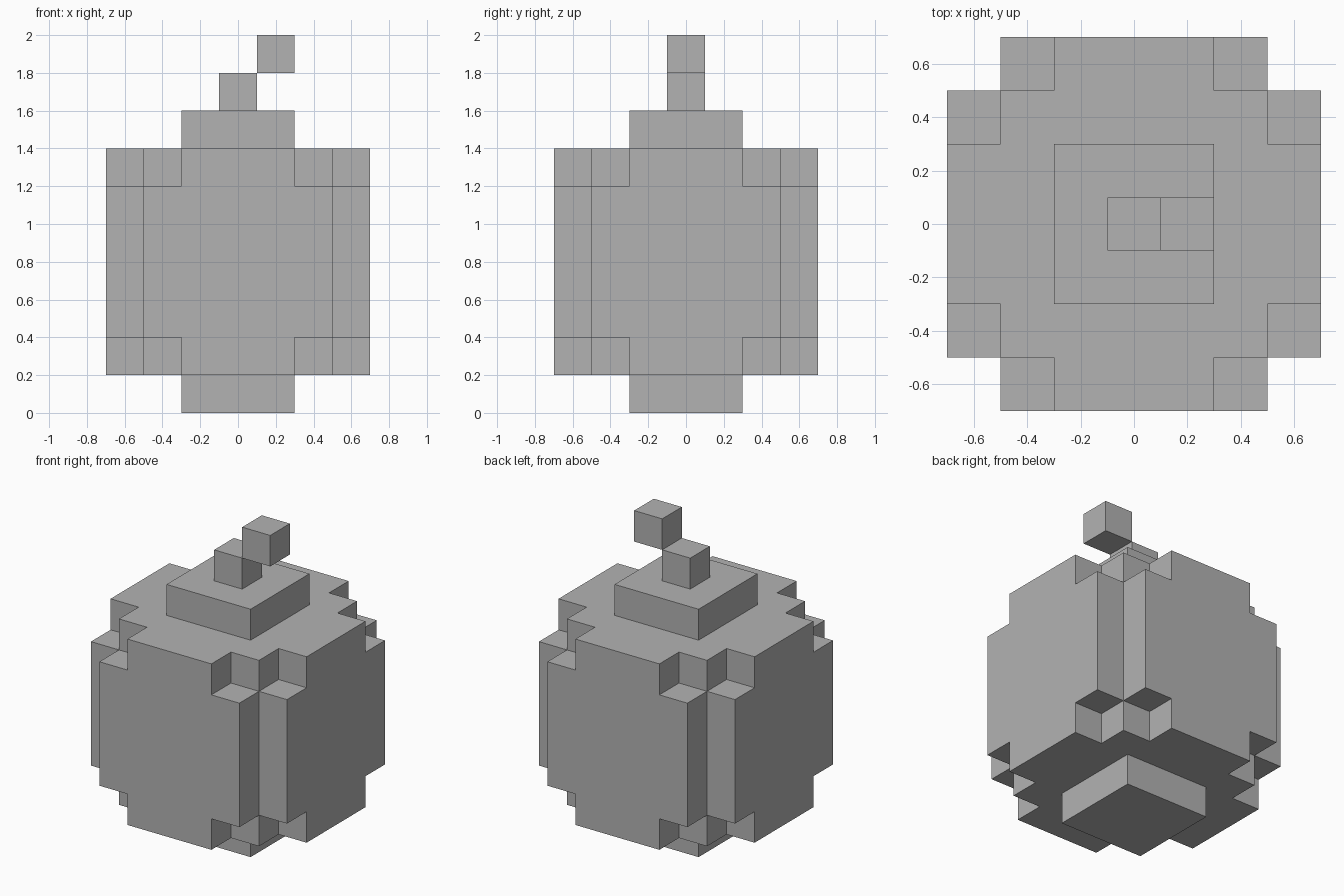
import bpy, bmesh
from mathutils import Vector
from itertools import product

cube = bpy.data.objects.get("Cube")
if cube:
    bpy.data.objects.remove(cube, do_unlink=True)

U = 0.2  # edge of one block

grey = bpy.data.materials.new("plain_grey")
grey.use_nodes = True
colour = (0.45, 0.45, 0.45, 1)
grey.diffuse_color = colour
grey.node_tree.nodes["Principled BSDF"].inputs["Base Color"].default_value = colour


def build_blocks(name, cells):
    """Make one clean outer surface around a set of block cells."""
    bm = bmesh.new()
    for cell in cells:
        for axis, sign in product(range(3), (-1, 1)):
            step = [0, 0, 0]
            step[axis] = sign
            if tuple(c + s for c, s in zip(cell, step)) in cells:
                continue
            normal = Vector(step)
            side = Vector([float(i == (axis + 1) % 3) for i in range(3)])
            other = normal.cross(side)
            centre = Vector(cell) + Vector((0, 0, 0.5)) + normal / 2
            corners = ((-1, -1), (1, -1), (1, 1), (-1, 1))
            bm.faces.new([bm.verts.new((centre + side * a / 2 + other * b / 2) * U)
                          for a, b in corners])
    bmesh.ops.remove_doubles(bm, verts=bm.verts, dist=0.001)
    # Merge the flat block faces into large panels
    bmesh.ops.dissolve_limit(bm, angle_limit=0.01, verts=bm.verts, edges=bm.edges)
    mesh = bpy.data.meshes.new(name)
    bm.to_mesh(mesh)
    bm.free()
    mesh.materials.append(grey)
    obj = bpy.data.objects.new(name, mesh)
    bpy.context.collection.objects.link(obj)
    return obj


def in_body(x, y, z):
    """Square core, four bulging side panels with notched corners, two caps."""
    low, high = sorted((abs(x), abs(y)))
    if z in (0, 7):            # base and top caps
        return high <= 1
    if high <= 2:              # core
        return True
    return low <= 1 or (low == 2 and 2 <= z <= 5)  # side panels


# Rounded block body
body = {c for c in product(range(-3, 4), range(-3, 4), range(8)) if in_body(*c)}
build_blocks("body", body)

# Stem and its offset tip
build_blocks("stem", {(0, 0, 8)})
build_blocks("stem_tip", {(1, 0, 9)})
